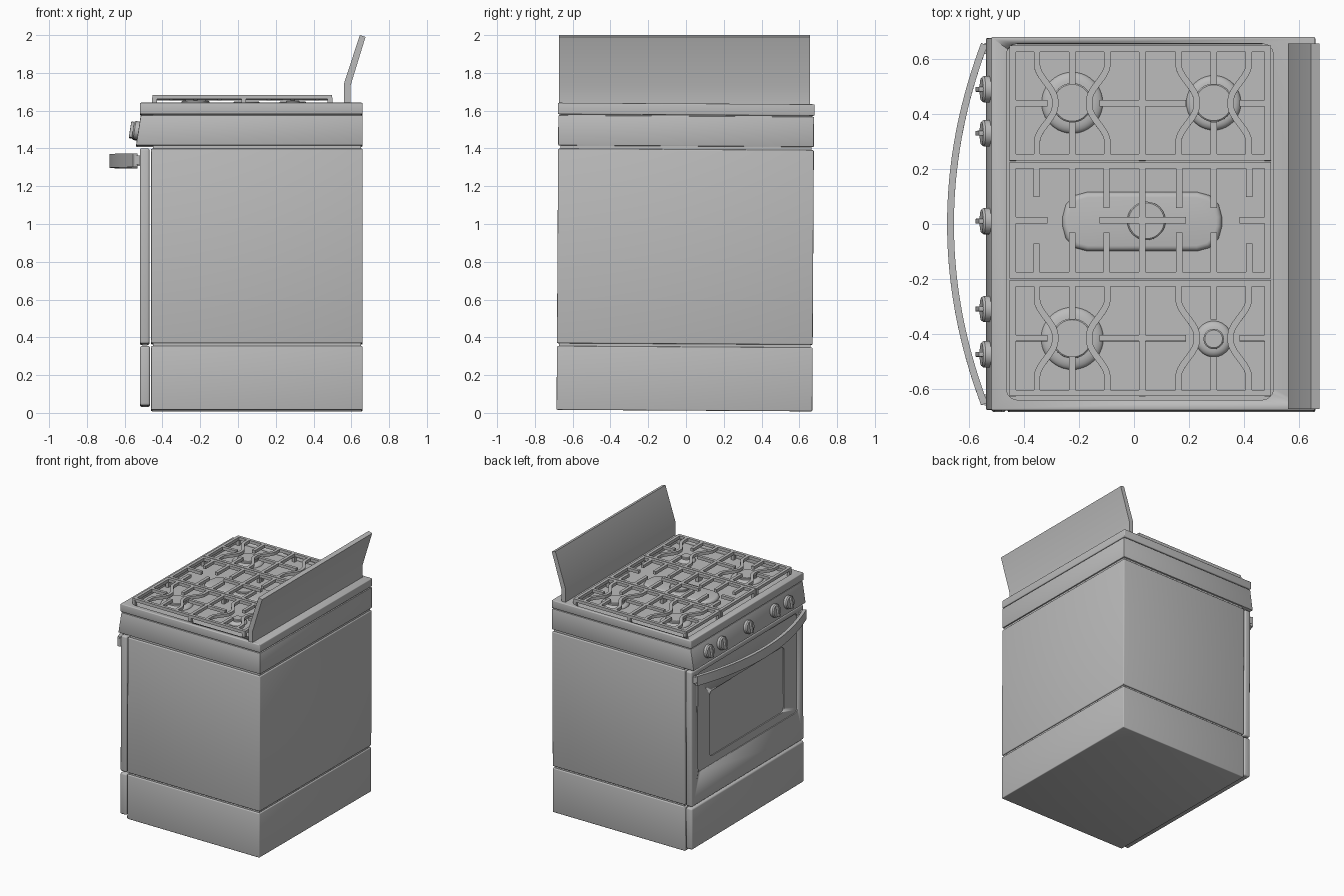
import bpy, bmesh, math
from mathutils import Matrix, Vector

if "Cube" in bpy.data.objects:
    bpy.data.objects.remove(bpy.data.objects["Cube"], do_unlink=True)

grey = bpy.data.materials.new("plain grey")
grey.use_nodes = True
grey.diffuse_color = (0.5, 0.5, 0.5, 1)
grey.node_tree.nodes["Principled BSDF"].inputs["Base Color"].default_value = (0.5, 0.5, 0.5, 1)

# The whole case leans very slightly sideways
LEAN = (Matrix.Translation((0, -0.003, 0.9)) @ Matrix.Rotation(-0.006, 4, 'X')
        @ Matrix.Translation((0, 0, -0.9)))


def finish(bm, name, lean=True, smooth=True):
    bmesh.ops.recalc_face_normals(bm, faces=bm.faces)
    mesh = bpy.data.meshes.new(name)
    bm.to_mesh(mesh)
    bm.free()
    if lean:
        mesh.transform(LEAN)
    mesh.materials.append(grey)
    obj = bpy.data.objects.new(name, mesh)
    bpy.context.collection.objects.link(obj)
    if smooth:
        bpy.ops.object.select_all(action='DESELECT')
        obj.select_set(True)
        bpy.context.view_layer.objects.active = obj
        bpy.ops.object.shade_smooth_by_angle(angle=math.radians(35))
    return obj


def add_box(bm, x, y, z, bevel=0.0, axis=None):
    """Box from ranges; with an axis, only edges along it are rounded."""
    verts = bmesh.ops.create_cube(bm, size=1)["verts"]
    for v in verts:
        v.co = [(r[0] + r[1]) / 2 + c * (r[1] - r[0]) for r, c in zip((x, y, z), v.co)]
    if bevel:
        edges = {e for v in verts for e in v.link_edges}
        if axis is not None:
            edges = {e for e in edges
                     if abs((e.verts[0].co - e.verts[1].co).normalized()[axis]) > 0.9}
        bmesh.ops.bevel(bm, geom=list(edges), offset=bevel, segments=3,
                        affect='EDGES', profile=0.5)


def box(name, x, y, z, bevel=0.0, axis=None):
    bm = bmesh.new()
    add_box(bm, x, y, z, bevel, axis)
    return finish(bm, name)


def carve(obj, x, y, z, radius, axis):
    """Cut a rounded recess and bake the result."""
    cutter = box("cutter", x, y, z, radius, axis)
    cutter.hide_render = True
    mod = obj.modifiers.new("recess", 'BOOLEAN')
    mod.object, mod.operation, mod.solver = cutter, 'DIFFERENCE', 'EXACT'
    bpy.context.view_layer.objects.active = obj
    bpy.ops.object.modifier_apply(modifier=mod.name)
    bpy.data.objects.remove(cutter, do_unlink=True)


def sweep(bm, points, width, z0, z1):
    """Rectangular bar following a flat path."""
    pts = [Vector(p) for p in points]
    rings = []
    for i, p in enumerate(pts):
        d = (pts[min(i + 1, len(pts) - 1)] - pts[max(i - 1, 0)]).normalized()
        side = Vector((-d.y, d.x)) * width / 2
        rings.append([bm.verts.new((*q, z)) for q, z in
                      ((p + side, z0), (p - side, z0), (p - side, z1), (p + side, z1))])
    for a, b in zip(rings, rings[1:]):
        for k in range(4):
            bm.faces.new((a[k], a[(k + 1) % 4], b[(k + 1) % 4], b[k]))
    bm.faces.new(rings[0])
    bm.faces.new(rings[-1])


def prism(name, profile, y0, y1, lean=True, bevel=0.0):
    """Side profile in x, z extruded across y."""
    bm = bmesh.new()
    face = bm.faces.new([bm.verts.new((x, y0, z)) for x, z in profile])
    ext = bmesh.ops.extrude_face_region(bm, geom=[face])["geom"]
    bmesh.ops.translate(bm, vec=(0, y1 - y0, 0),
                        verts=[g for g in ext if isinstance(g, bmesh.types.BMVert)])
    if bevel:
        bmesh.ops.bevel(bm, geom=bm.edges[:], offset=bevel, segments=2,
                        affect='EDGES', profile=0.5)
    return finish(bm, name, lean)


def lathe(bm, profile, matrix, steps=40):
    """Solid of revolution from (radius, height) points."""
    verts = [bm.verts.new((r, 0, h)) for r, h in profile]
    edges = [bm.edges.new(pair) for pair in zip(verts, verts[1:])]
    out = bmesh.ops.spin(bm, geom=verts + edges, axis=(0, 0, 1), cent=(0, 0, 0),
                         angle=2 * math.pi, steps=steps, use_duplicate=False)
    new = set(verts) | {v for e in bm.edges for v in e.verts if not v.tag}
    new = [v for v in new if not v.tag]
    bmesh.ops.transform(bm, matrix=matrix, verts=new)
    bmesh.ops.remove_doubles(bm, verts=new, dist=0.0003)
    for v in bm.verts:
        v.tag = True


# Case
W = 0.677
SIDE = (-W, W)
box("inner_core", (-0.45, 0.65), (-0.665, 0.665), (0.1, 1.6))
box("base_case", (-0.46, 0.66), SIDE, (0.012, 0.35), 0.006)
box("oven_case", (-0.46, 0.66), SIDE, (0.365, 1.395), 0.006)
box("drawer_front", (-0.52, -0.465), SIDE, (0.035, 0.35), 0.012)
prism("control_panel", [(-0.54, 1.412), (0.66, 1.412), (0.66, 1.572), (-0.515, 1.572)],
      -W, W, bevel=0.005)

# Oven door with stepped recess
door = box("oven_door", (-0.52, -0.468), SIDE, (0.362, 1.397), 0.012)
carve(door, (-0.6, -0.513), (-0.6, 0.6), (0.6, 1.36), 0.03, 0)
carve(door, (-0.6, -0.505), (-0.45, 0.45), (0.66, 1.16), 0.03, 0)

# Cooktop with sunken pan
top = box("cooktop", (-0.52, 0.66), (-0.68, 0.68), (1.577, 1.638), 0.006)
carve(top, (-0.465, 0.508), (-0.642, 0.655), (1.615, 1.8), 0.04, 2)

# Splashback
prism("splashback", [(0.56, 1.63), (0.595, 1.63), (0.595, 1.73), (0.675, 1.99),
                     (0.645, 2.0), (0.56, 1.74)], -0.673, 0.657, lean=False)

# Bowed handle with end posts
bm = bmesh.new()
HALF = 0.655
sweep(bm, [(-0.668 + 0.123 * (y / HALF) ** 2, y)
           for y in (HALF * (i / 20 - 1) for i in range(41))], 0.025, 1.297, 1.37)
for y in (-0.64, 0.64):
    add_box(bm, (-0.545, -0.515), (y - 0.02, y + 0.02), (1.31, 1.36))
finish(bm, "door_handle")

# Control knobs
tilt = Matrix.Rotation(-math.pi / 2 + 0.16, 4, 'Y')
for n, y in enumerate((-0.475, -0.31, 0.01, 0.33, 0.49)):
    bm = bmesh.new()
    place = Matrix.Translation((-0.53, y, 1.492)) @ tilt
    lathe(bm, [(0, -0.01), (0.048, -0.01), (0.048, 0.018), (0.042, 0.026), (0, 0.026)], place, 28)
    before = set(bm.verts)
    add_box(bm, (-0.042, 0.042), (-0.009, 0.009), (0.02, 0.042), 0.003)
    bmesh.ops.transform(bm, matrix=place, verts=[v for v in bm.verts if v not in before])
    finish(bm, f"knob_{n + 1}")

# Round burners: low dome, collar and cap
PAN = 1.613
for name, x, y, dome, cap in (("front_left", -0.225, 0.44, 0.112, 0.072),
                              ("back_left", 0.29, 0.44, 0.1, 0.07),
                              ("front_right", -0.225, -0.418, 0.114, 0.073),
                              ("back_right", 0.29, -0.42, 0.066, 0.037)):
    bm = bmesh.new()
    arc = [(cap + (dome - cap) * math.cos(a), 0.022 * math.sin(a))
           for a in (math.pi / 2 * k / 6 for k in range(7))]
    lathe(bm, arc + [(cap, 0.034), (cap - 0.005, 0.038), (0, 0.038)],
          Matrix.Translation((x, y, PAN)))
    finish(bm, f"{name}_burner")

# Long centre burner
bm = bmesh.new()
add_box(bm, (-0.26, 0.32), (-0.1, 0.115), (PAN - 0.02, PAN + 0.022), 0.09, 2)
rim = [e for e in bm.edges if all(v.co.z > PAN for v in e.verts)]
bmesh.ops.bevel(bm, geom=rim, offset=0.02, segments=4, affect='EDGES', profile=0.5)
finish(bm, "centre_burner")
bm = bmesh.new()
lathe(bm, [(0.07, 0), (0.07, 0.032), (0.065, 0.036), (0, 0.036)],
      Matrix.Translation((0.045, 0.01, PAN)))
finish(bm, "centre_burner_cap")

# Grates
X0, X1, BAR, Z0, Z1 = -0.442, 0.487, 0.023, 1.657, 1.68


def grate(name, y0, y1, burners):
    bm = bmesh.new()
    mid = (y0 + y1) / 2

    def bar(a, b, w=BAR):
        sweep(bm, [a, b], w, Z0, Z1)

    for y in (y0, y1):
        bar((X0 - BAR / 2, y), (X1 + BAR / 2, y))
    for x in (X0, X1, 0.03):
        bar((x, y0), (x, y1))
    bar((X0, mid), (-0.315, mid))
    bar((0.385, mid), (X1, mid))
    bar((-0.125, mid), (0.19, mid))
    for x in (X0, 0.03, X1):
        for y in (y0, y1):
            add_box(bm, (x - 0.012, x + 0.012), (y - 0.012, y + 0.012), (PAN, Z0 + 0.01))
    if burners:
        # Straight fingers and hourglass bars around each burner
        half = (y1 - y0) / 2
        for x in (-0.225, 0.29):
            for s in (-1, 1):
                bar((x, mid + s * half), (x, mid + s * 0.068))
                path = []
                for i in range(33):
                    t = half * (i / 16 - 1)
                    u = min(max((abs(t) - 0.01) / 0.13, 0), 1)
                    path.append((x + s * (0.062 + 0.066 * u * u * (3 - 2 * u)), mid + t))
                sweep(bm, path, BAR, Z0, Z1)
    else:
        # Short fingers from both long sides
        for x, gap in ((-0.355, 0.085), (-0.225, 0.045), (-0.1, 0.045),
                       (0.165, 0.045), (0.29, 0.045), (0.42, 0.085)):
            for s, y in ((-1, y0), (1, y1)):
                bar((x, y), (x, mid + s * gap))
    finish(bm, name)


grate("left_grate", 0.241, 0.636, True)
grate("centre_grate", -0.188, 0.212, False)
grate("right_grate", -0.617, -0.217, True)
